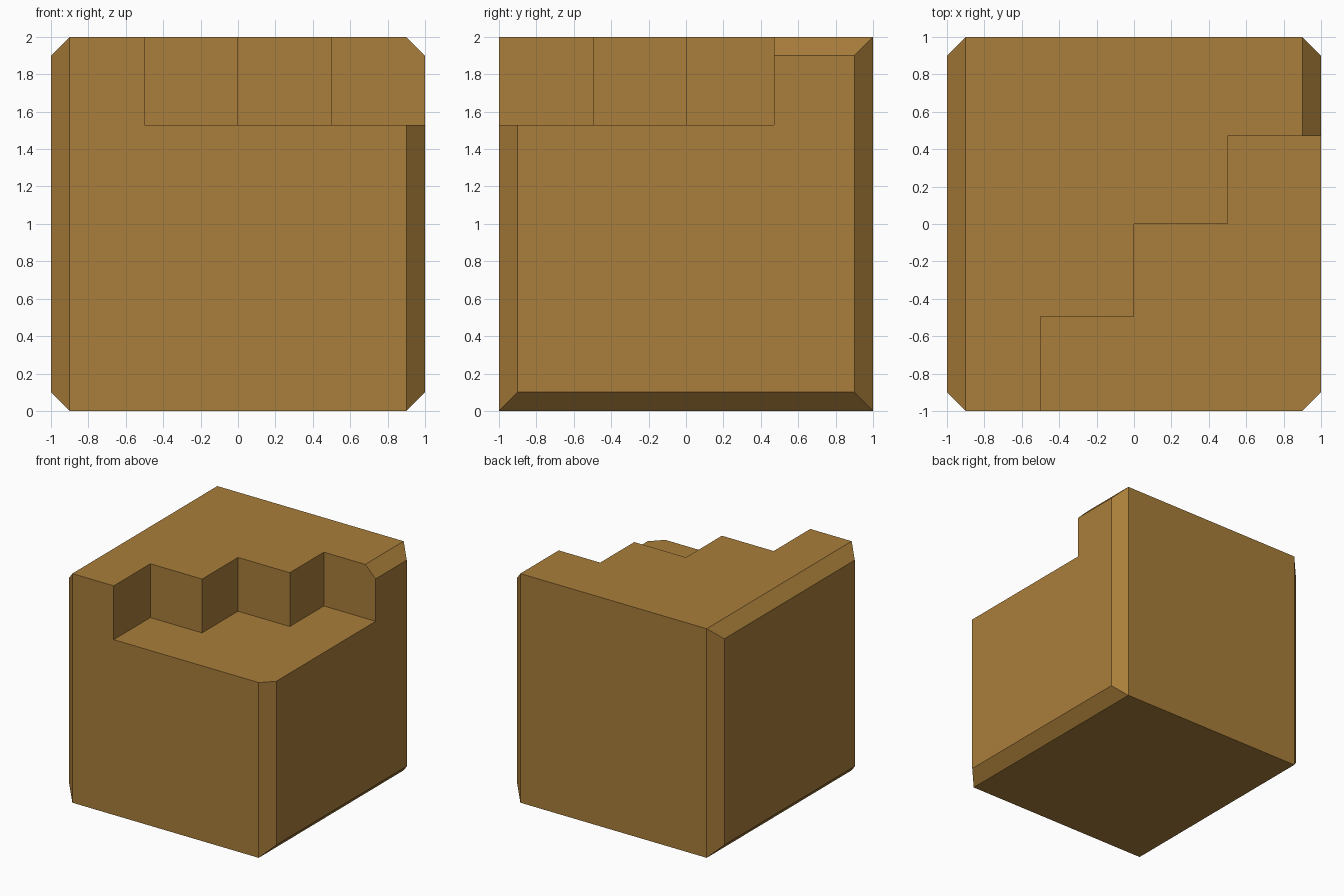
import bpy, bmesh

if "Cube" in bpy.data.objects:
    bpy.data.objects.remove(bpy.data.objects["Cube"])

brown = bpy.data.materials.new("warm brown")
brown.diffuse_color = (0.40, 0.209, 0.043, 1)
brown.use_nodes = True
brown.node_tree.nodes["Principled BSDF"].inputs["Base Color"].default_value = brown.diffuse_color


def loft(name, rings):
    """Closed solid through matching rings of points."""
    bm = bmesh.new()
    loops = [[bm.verts.new(p) for p in ring] for ring in rings]
    n = len(loops[0])
    for a, b in zip(loops, loops[1:]):
        for i in range(n):
            j = (i + 1) % n
            bm.faces.new((a[i], a[j], b[j], b[i]))
    bm.faces.new(loops[0][::-1])
    bm.faces.new(loops[-1])
    bmesh.ops.recalc_face_normals(bm, faces=bm.faces)
    mesh = bpy.data.meshes.new(name)
    bm.to_mesh(mesh)
    bm.free()
    mesh.materials.append(brown)
    obj = bpy.data.objects.new(name, mesh)
    bpy.context.collection.objects.link(obj)
    return obj


# Block whose left and right ends are bevelled all round
square = [(-1, -1), (1, -1), (1, 1), (-1, 1)]
block = loft("block", [[(x, y * s, 1 + z * s) for y, z in square]
                       for x, s in ((-1, 0.9), (-0.9, 1), (0.9, 1), (1, 0.9))])

# Staircase-shaped pocket cut from the front right of the top
steps = [(-0.5, -1.2), (1.2, -1.2), (1.2, 0.47), (0.5, 0.47),
         (0.5, 0), (0, 0), (0, -0.495), (-0.5, -0.495)]
cutter = loft("step_cutter", [[(x, y, z) for x, y in steps] for z in (1.53, 2.2)])
cutter.hide_render = True

cut = block.modifiers.new("step cut", 'BOOLEAN')
cut.operation = 'DIFFERENCE'
cut.solver = 'EXACT'
cut.object = cutter
bpy.context.view_layer.objects.active = block
bpy.ops.object.modifier_apply(modifier=cut.name)
bpy.data.objects.remove(cutter)
